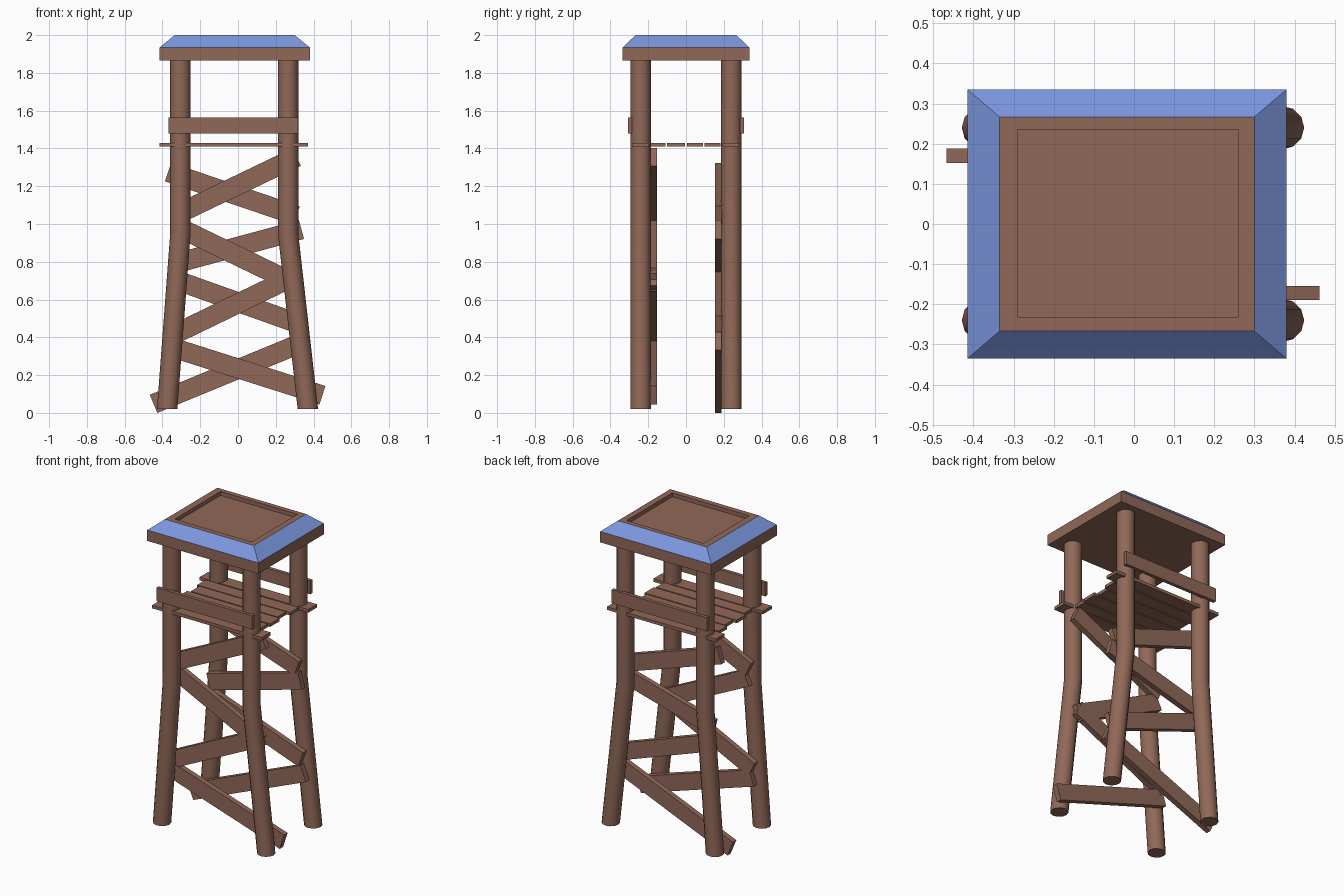
import bpy, bmesh, math
from mathutils import Vector

old = bpy.data.objects.get("Cube")
if old:
    bpy.data.objects.remove(old, do_unlink=True)


def material(name, rgb):
    m = bpy.data.materials.new(name)
    m.use_nodes = True
    m.diffuse_color = (*rgb, 1)
    m.node_tree.nodes["Principled BSDF"].inputs["Base Color"].default_value = (*rgb, 1)
    return m


WOOD = material("brown wood", (0.28, 0.14, 0.097))
BLUE = material("blue roof", (0.2, 0.31, 0.74))


def loft(name, rings, mats=(WOOD,)):
    """Join closed rings of points with quads and cap both ends."""
    bm = bmesh.new()
    loops = [[bm.verts.new(p) for p in ring] for ring in rings]
    for a, b in zip(loops, loops[1:]):
        for i in range(len(a)):
            j = (i + 1) % len(a)
            bm.faces.new((a[i], a[j], b[j], b[i]))
    bm.faces.new(loops[0])
    bm.faces.new(loops[-1])
    bmesh.ops.recalc_face_normals(bm, faces=bm.faces)
    me = bpy.data.meshes.new(name)
    bm.to_mesh(me)
    bm.free()
    for m in mats:
        me.materials.append(m)
    ob = bpy.data.objects.new(name, me)
    bpy.context.collection.objects.link(ob)
    return ob


def rect(x0, x1, y0, y1, z):
    return [(x0, y0, z), (x1, y0, z), (x1, y1, z), (x0, y1, z)]


def box(name, x0, x1, y0, y1, z0, z1):
    return loft(name, [rect(x0, x1, y0, y1, z0), rect(x0, x1, y0, y1, z1)])


def circle(x, y, z, r=0.054, n=12):
    return [(x + r * math.cos(math.tau * i / n), y + r * math.sin(math.tau * i / n), z)
            for i in range(n)]


def brace(name, start, end, y, width=0.104, thick=0.035):
    """Plank in an upright plane, running between two (x, z) points."""
    a, b = Vector((start[0], y, start[1])), Vector((end[0], y, end[1]))
    d = (b - a).normalized()
    side = Vector((-d.z, 0, d.x)) * width / 2
    deep = Vector((0, thick / 2, 0))
    loft(name, [[p - side - deep, p + side - deep, p + side + deep, p - side + deep]
                for p in (a, b)])


# Legs: splayed below, upright above
for depth, y in (("front", -0.24), ("back", 0.24)):
    for side, foot, top in (("right", -0.375, -0.305), ("left", 0.37, 0.265)):
        leg = loft(f"{depth}_{side}_leg",
                   [circle(foot, y, 0.02), circle(top, y, 0.95), circle(top, y, 1.88)])
        bpy.ops.object.select_all(action="DESELECT")
        leg.select_set(True)
        bpy.context.view_layer.objects.active = leg
        bpy.ops.object.shade_smooth_by_angle(angle=math.radians(40))

# Zigzag braces just inside the legs
front = [((-0.36, 0.35), (0.447, 0.093)), ((-0.36, 0.405), (0.29, 0.72)),
         ((-0.32, 0.985), (0.29, 0.69)), ((-0.335, 1.045), (0.31, 1.355))]
back = [((-0.447, 0.048), (0.36, 0.38)), ((-0.32, 0.70), (0.34, 0.465)),
        ((-0.32, 0.794), (0.336, 0.971)), ((-0.37, 1.275), (0.31, 1.045))]
for depth, y, pairs in (("front", -0.172, front), ("back", 0.17, back)):
    for i, (a, b) in enumerate(pairs):
        brace(f"{depth}_brace_{i + 1}", a, b, y + 0.002 * (i % 2))

# Floor planks: long outer ones pass through the legs
planks = [(-0.285, -0.195, -0.415, 0.37), (-0.187, -0.108, -0.34, 0.29),
          (-0.1, -0.004, -0.36, 0.3), (0.004, 0.09, -0.34, 0.28),
          (0.097, 0.183, -0.36, 0.305), (0.192, 0.28, -0.41, 0.37)]
for i, (y0, y1, x0, x1) in enumerate(planks):
    box(f"floor_plank_{i + 1}", x0, x1, y0, y1, 1.41, 1.43)

# Hand rails on the outside of the legs
for depth, s in (("front", -1), ("back", 1)):
    box(f"{depth}_rail", -0.367, 0.317, *sorted((s * 0.285, s * 0.308)), 1.478, 1.565)

# Roof: slab, blue sloped border, shallow recessed top
outer = (-0.415, 0.38, -0.335, 0.335)
inner = (-0.335, 0.3, -0.267, 0.267)
recess = (-0.29, 0.26, -0.232, 0.235)
roof = loft("roof", [rect(*outer, 1.865), rect(*outer, 1.935), rect(*inner, 2.0),
                     rect(*recess, 2.0), rect(*recess, 1.975)], (WOOD, BLUE))
for f in roof.data.polygons:
    f.material_index = int(0.1 < f.normal.z < 0.95)
